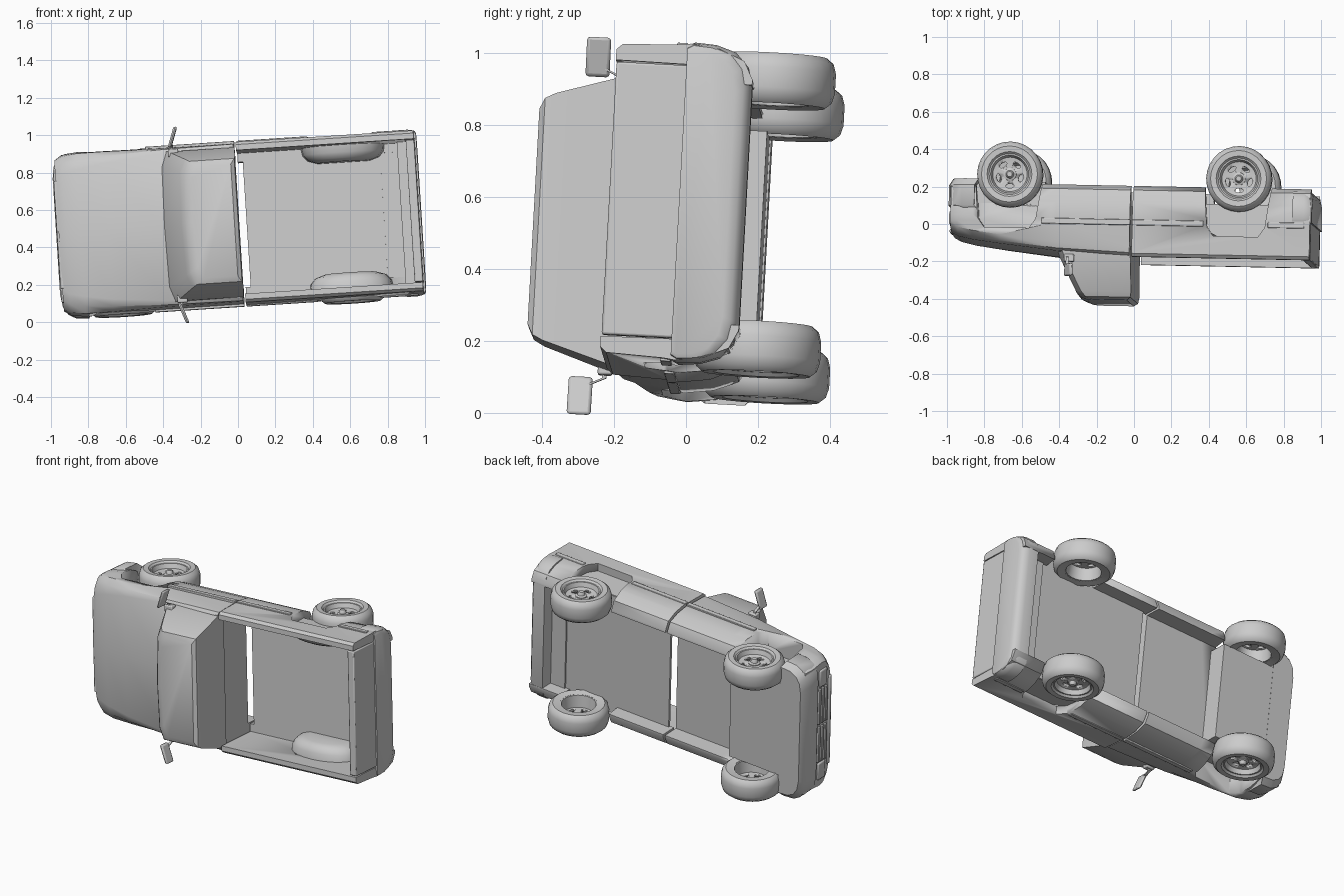
import bpy, bmesh
from math import pi, cos, sin, radians
from mathutils import Matrix, Vector

cube = bpy.data.objects.get("Cube")
if cube:
    bpy.data.objects.remove(cube)

grey = bpy.data.materials.new("plain grey")
grey.use_nodes = True
COLOUR = (0.6, 0.6, 0.6, 1)
grey.diffuse_color = COLOUR
grey.node_tree.nodes["Principled BSDF"].inputs["Base Color"].default_value = COLOUR

# The truck is designed upright (x to the rear, y across, z up), then laid on its side
rear = Vector((1, -0.02, 0.065)).normalized()
across = Vector((-0.065, 0.055, 1))
across = (across - across.dot(rear) * rear).normalized()
up = rear.cross(across)
POSE = Matrix((rear, across, up)).transposed().to_4x4()
POSE.translation = (0.01, 0, 0.525)


def finish(name, bm, bevel=0, angle=35, cutters=()):
    bmesh.ops.recalc_face_normals(bm, faces=bm.faces)
    mesh = bpy.data.meshes.new(name)
    bm.to_mesh(mesh)
    bm.free()
    mesh.materials.append(grey)
    obj = bpy.data.objects.new(name, mesh)
    bpy.context.collection.objects.link(obj)
    obj.matrix_world = POSE
    for cutter in cutters:
        mod = obj.modifiers.new("cut", "BOOLEAN")
        mod.operation, mod.solver, mod.object = "DIFFERENCE", "EXACT", cutter
    if bevel:
        mod = obj.modifiers.new("bevel", "BEVEL")
        mod.width, mod.segments, mod.limit_method = bevel, 2, "ANGLE"
        mod.angle_limit = radians(40)
    bpy.ops.object.select_all(action="DESELECT")
    obj.select_set(True)
    bpy.context.view_layer.objects.active = obj
    bpy.ops.object.shade_smooth_by_angle(angle=radians(angle))
    return obj


def loft(name, rings, **kw):
    """Skin closed rings of 3D points and cap both ends."""
    bm = bmesh.new()
    loops = [[bm.verts.new(p) for p in ring] for ring in rings]
    n = len(loops[0])
    for a, b in zip(loops, loops[1:]):
        for i in range(n):
            j = (i + 1) % n
            bm.faces.new((a[i], a[j], b[j], b[i]))
    bm.faces.new(loops[0])
    bm.faces.new(loops[-1])
    return finish(name, bm, **kw)


def box(name, x, y, z, **kw):
    return loft(name, [[(x[0], y[0], h), (x[1], y[0], h), (x[1], y[1], h), (x[0], y[1], h)]
                       for h in z], **kw)


def helper(obj):
    obj.hide_render = True
    obj.hide_set(True)
    return obj


def lathe(name, profile, place, steps=28, **kw):
    """Spin a closed (radius, offset) profile about the wheel axle."""
    x, y, z, s = place
    bm = bmesh.new()
    loops = [[bm.verts.new((x + r * cos(t * 2 * pi / steps), y + s * w,
                            z + r * sin(t * 2 * pi / steps))) for r, w in profile]
             for t in range(steps)]
    n = len(profile)
    for t in range(steps):
        a, b = loops[t], loops[(t + 1) % steps]
        for i in range(n):
            j = (i + 1) % n
            bm.faces.new((a[i], a[j], b[j], b[i]))
    bmesh.ops.remove_doubles(bm, verts=bm.verts, dist=1e-5)
    return finish(name, bm, **kw)


WHEEL_X = {"front": -0.655, "rear": 0.573}
SIDES = {"left": 1, "right": -1}

# Wheel arch cutters
arches = {}
for end, x in WHEEL_X.items():
    for side, s in SIDES.items():
        top = 0.08 if end == "rear" else 0.055
        shape = [(-0.19, -0.3), (-0.165, top - 0.05), (-0.13, top), (0.11, top),
                 (0.145, top - 0.05), (0.19, -0.3)]
        arches[end, side] = helper(loft(f"{end}_{side}_arch_cutter",
            [[(x + a, s * w, b) for a, b in shape] for w in (0.3, 0.6)]))


# Front body: hood, fenders and cab sides as one channel-shaped shell
def body_ring(x, edge, height, wide):
    half = [(0.335, -0.08), (0.335, -0.185), (0.35, -0.185), (0.40, -0.16), (wide - 0.01, -0.09),
            (wide, -0.01), (wide - 0.004, 0.02), (wide - 0.012, height - 0.045),
            ((wide + edge) / 2, height - 0.014), (edge, height)]
    ring = half + [(0, height + 0.015)] + [(-y, z) for y, z in reversed(half)]
    return [(x, y, z) for y, z in ring]


loft("front_body", [body_ring(*r) for r in (
    (-0.968, 0.29, 0.08, 0.405), (-0.93, 0.32, 0.1, 0.43), (-0.85, 0.34, 0.118, 0.441),
    (-0.7, 0.365, 0.138, 0.441), (-0.4, 0.395, 0.172, 0.436), (-0.005, 0.405, 0.19, 0.435))],
    cutters=[arches["front", s] for s in SIDES], angle=30)
box("engine_underside", (-0.9, -0.47), (-0.3, 0.3), (-0.2, -0.07))


# Cab roof with raked windshield
def cab_ring(z, front, back, w):
    return [(back, -w, z), (front + 0.04, -w, z), (front + 0.01, -0.8 * w, z), (front, 0, z),
            (front + 0.01, 0.8 * w, z), (front + 0.04, w, z), (back, w, z)]


loft("cab", [cab_ring(*r) for r in (
    (0.14, -0.415, 0.0, 0.405), (0.2, -0.395, 0.0, 0.40), (0.38, -0.305, 0.005, 0.345),
    (0.41, -0.28, 0.0, 0.33), (0.425, -0.24, -0.02, 0.30))], angle=30)

# Front bumper with rounded corners
plan = [(-0.84, 0.443), (-0.91, 0.438), (-0.95, 0.415), (-0.975, 0.375), (-0.985, 0.31)]
plan += [(x, -y) for x, y in reversed(plan)]
loft("front_bumper", [[(x + d, y * k, z) for x, y in plan] for z, d, k in (
    (-0.205, 0.02, 0.93), (-0.17, 0, 1), (-0.06, 0, 1), (-0.045, 0.015, 0.98))], angle=40)

# Grille bars, headlight blocks and the hood lip
for i in range(3):
    z = -0.035 + i * 0.03
    for side, s in SIDES.items():
        y = sorted((s * 0.01, s * 0.24))
        box(f"grille_bar_{side}_{i + 1}", (-0.98, -0.95), y, (z, z + 0.018), bevel=0.003)
for side, s in SIDES.items():
    box(f"{side}_headlight", (-0.978, -0.94), sorted((s * 0.25, s * 0.36)),
        (-0.03, 0.04), bevel=0.008)
box("hood_lip", (-0.978, -0.93), (-0.29, 0.29), (0.06, 0.085), bevel=0.008)

# Cargo bed: sides, floor, tailgate
outer = [(0.335, -0.185), (0.35, -0.185), (0.40, -0.16), (0.43, -0.09), (0.441, -0.01),
         (0.437, 0.02), (0.43, 0.18), (0.415, 0.197), (0.385, 0.197), (0.382, -0.08), (0.335, -0.08)]
for side, s in SIDES.items():
    loft(f"{side}_bed_side", [[(x, s * y, z) for y, z in outer] for x in (0.008, 0.96)],
         cutters=[arches["rear", side]], angle=30)
    # Rounded wheel housing rising from the bed floor
    arc = [pi * i / 12 for i in range(13)]
    loft(f"{side}_wheel_housing", [[(0.573 + 0.225 * k * cos(t), s * y, -0.09 + 0.185 * h * sin(t) ** 0.7)
         for t in arc] for y, k, h in ((0.385, 1, 1), (0.345, 0.97, 0.97), (0.315, 0.85, 0.88),
                                       (0.298, 0.62, 0.7))], angle=40)
    # Side moulding in two runs either side of the rear wheel
    for run, x in (("front", (-0.48, -0.002)), ("middle", (0.01, 0.39)), ("rear", (0.735, 0.93))):
        box(f"{side}_{run}_moulding", x, sorted((s * 0.42, s * 0.444)), (0.0, 0.03), bevel=0.003)
box("bed_floor", (0.035, 0.77), (-0.383, 0.383), (-0.095, -0.08))
box("rear_bed_floor", (0.765, 0.93), (-0.383, 0.383), (-0.105, -0.085))
box("tailgate", (0.917, 0.962), (-0.38, 0.38), (-0.02, 0.195), bevel=0.006)

# Rear bumper: deep slab with tucked, rounded lower corners
half = [(0.33, -0.185), (0.385, -0.172), (0.425, -0.135), (0.443, -0.08), (0.447, -0.02),
        (0.437, 0.0)]
ring = half + [(-y, z) for y, z in reversed(half)]
loft("rear_bumper", [[(x, y * k, z * h) for y, z in ring] for x, k, h in (
    (0.865, 1, 1), (0.925, 1, 1), (0.95, 0.99, 0.95), (0.965, 0.975, 0.87),
    (0.97, 0.95, 0.75))], angle=40)

# Wheels: tyre, dished rim with oval holes, hub
tyre = [(0.108, -0.063), (0.15, -0.07), (0.168, -0.055), (0.176, -0.028), (0.176, 0.028),
        (0.168, 0.055), (0.15, 0.07), (0.12, 0.068), (0.108, 0.055)]
rim = [(0, 0.025), (0.07, 0.025), (0.092, 0.03), (0.102, 0.057), (0.11, 0.057),
       (0.11, -0.062), (0.1, -0.062), (0.09, 0.012), (0, 0.012)]
hub = [(0, 0.055), (0.014, 0.055), (0.02, 0.045), (0.022, 0.035), (0.034, 0.03),
       (0.036, 0.01), (0, 0.01)]
for end, x in WHEEL_X.items():
    for side, s in SIDES.items():
        y = s * (0.374 if end == "rear" else 0.366)
        place = (x, y, -0.231, s)
        bm = bmesh.new()
        for i in range(5):
            t = i * 2 * pi / 5 + 0.3
            spot = Matrix.Translation((x + 0.062 * cos(t), y, -0.231 + 0.062 * sin(t)))
            spin = Matrix.Rotation(-t, 4, "Y") @ Matrix.Diagonal((0.65, 1, 1.25, 1))
            bmesh.ops.create_cone(bm, cap_ends=True, segments=12, radius1=0.018, radius2=0.018,
                depth=0.12, matrix=spot @ spin @ Matrix.Rotation(pi / 2, 4, "X"))
        holes = helper(finish(f"{end}_{side}_rim_hole_cutter", bm))
        lathe(f"{end}_{side}_tyre", tyre, place)
        lathe(f"{end}_{side}_rim", rim, place, cutters=[holes])
        lathe(f"{end}_{side}_hub", hub, place, steps=14)

# Door mirrors on bent arms, swept back toward their outer ends
for side, s in SIDES.items():
    loft(f"{side}_mirror", [[(x + 0.35 * (y - 0.47), s * y, z) for y, z in
         ((0.418, 0.243), (0.526, 0.243), (0.526, 0.31), (0.418, 0.31))]
         for x in (-0.335, -0.316)], bevel=0.009)
    loft(f"{side}_mirror_arm", [[(x + a, s * y, z + b) for a, b in
         ((-0.008, -0.006), (0.008, -0.006), (0.008, 0.006), (-0.008, 0.006))]
         for x, y, z in ((-0.33, 0.38, 0.205), (-0.335, 0.42, 0.212), (-0.335, 0.44, 0.255))])
    box(f"{side}_mirror_mount", (-0.355, -0.3), sorted((s * 0.37, s * 0.412)),
        (0.19, 0.23), bevel=0.006)
